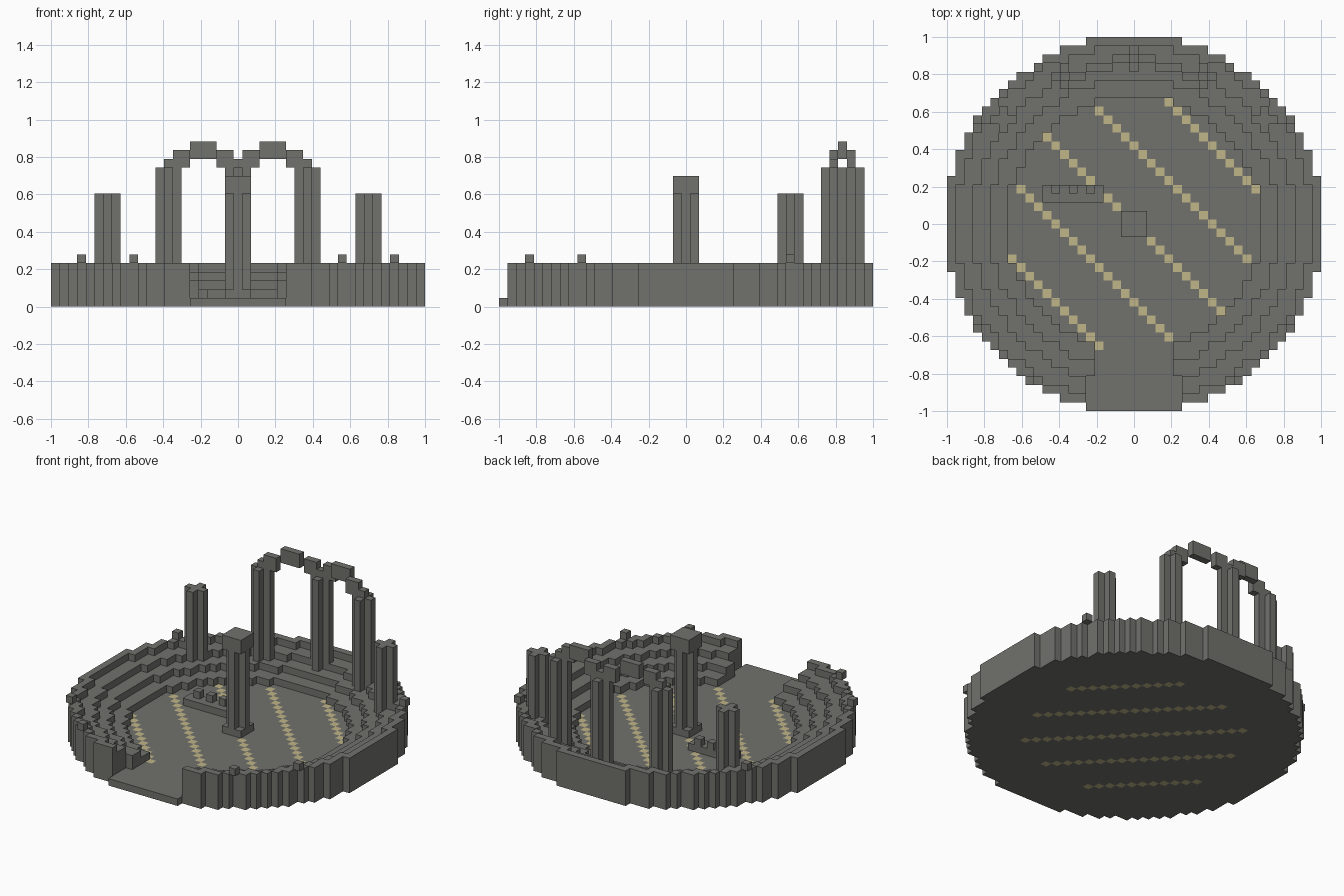
import bpy
import bmesh
from mathutils import Vector

cube = bpy.data.objects.get("Cube")
if cube:
    bpy.data.objects.remove(cube, do_unlink=True)

U = 2 / 43          # one block
R = 21              # outer radius in blocks


def make_material(name, rgb):
    mat = bpy.data.materials.new(name)
    mat.use_nodes = True
    mat.diffuse_color = (*rgb, 1)
    mat.node_tree.nodes["Principled BSDF"].inputs["Base Color"].default_value = (*rgb, 1)
    return mat


stone = make_material("grey stone", (0.165, 0.165, 0.152))
sand = make_material("pale sand", (0.53, 0.46, 0.25))

SIDES = [Vector(d) for d in
         ((1, 0, 0), (-1, 0, 0), (0, 1, 0), (0, -1, 0), (0, 0, 1), (0, 0, -1))]


def build(name, cells, is_sand=lambda i, j: False):
    """Make a block object from grid cells, keeping only its outer faces."""
    cells = set(cells)
    bm = bmesh.new()
    for cell in cells:
        centre = Vector((cell[0], cell[1], cell[2] + 0.5))
        for n in SIDES:
            if tuple(int(c + d) for c, d in zip(cell, n)) in cells:
                continue
            a = Vector((n.y, n.z, n.x))
            b = n.cross(a)
            mid = centre + n / 2
            corners = [mid + (a * s + b * t) / 2
                       for s, t in ((-1, -1), (1, -1), (1, 1), (-1, 1))]
            face = bm.faces.new([bm.verts.new(c * U) for c in corners])
            face.material_index = int(is_sand(cell[0], cell[1]))
    bmesh.ops.remove_doubles(bm, verts=bm.verts, dist=U / 100)
    mesh = bpy.data.meshes.new(name)
    bm.to_mesh(mesh)
    bm.free()
    mesh.materials.append(stone)
    mesh.materials.append(sand)
    obj = bpy.data.objects.new(name, mesh)
    bpy.context.collection.objects.link(obj)
    return obj


def box(xs, ys, zs):
    """Cells of a box; each range is (first, end) in blocks."""
    return [(i, j, k) for i in range(*xs) for j in range(*ys) for k in range(*zs)]


def plus_column(x, y, z0, z1):
    """Cells of a column with a plus-shaped section."""
    return [(x + i, y + j, k) for i, j, k in box((-1, 2), (-1, 2), (z0, z1))
            if i == 0 or j == 0]


def inside(i, j, r):
    return i * i + j * j <= (r + 0.6) ** 2


grid = [(i, j) for i in range(-R, R + 1) for j in range(-R, R + 1) if inside(i, j, R)]


# Floor disc with diagonal sand stripes
def stripe(i, j):
    return inside(i, j, 14) and (i + j) % 9 == 0 and abs(i + j) <= 18


build("floor", [(i, j, 0) for i, j in grid], stripe)


# Stepped seating ring with the entrance cut through the front
def entrance(i, j):
    return j < 0 and abs(i) <= (5 if j <= -18 else 4)


seating = []
for i, j in grid:
    if not entrance(i, j):
        top = 1 + sum(not inside(i, j, r) for r in (14, 16, 18, 20))
        seating += [(i, j, k) for k in range(1, top)]
build("stepped_seating", seating)

# Central monument: slab, column and capital
build("monument", box((-1, 2), (-1, 2), (1, 2)) + plus_column(0, 0, 2, 13)
      + box((-1, 2), (-1, 2), (13, 15)))

# Low bench with raised blocks
build("bench", box((-10, -3), (3, 5), (1, 2)) + [(i, 4, 2) for i in (-9, -7, -5)])

# Columns at the back of the ring
build("arch_column_middle", plus_column(0, 19, 3, 16))
for side, label in ((1, "left"), (-1, "right")):
    build("arch_column_" + label, plus_column(side * 8, 17, 3, 16))
    build("lone_column_" + label, plus_column(side * 15, 12, 3, 13))
    # Small rim blocks
    build("rim_blocks_" + label,
          [(side * x, y, 5) for x, y in ((12, -18), (18, -12), (18, 12))])

# Twin arches: runs of (first x, end x, y, bottom, top), mirrored
runs = ((0, 1, 19, 16, 17), (1, 3, 19, 16, 18), (3, 6, 18, 17, 19),
        (6, 8, 17, 16, 18), (8, 9, 17, 16, 17))
arches = []
for x0, x1, y, z0, z1 in runs:
    for i, j, k in box((x0, x1), (y, y + 1), (z0, z1)):
        arches += [(i, j, k), (-i, j, k)]
build("twin_arches", arches)
